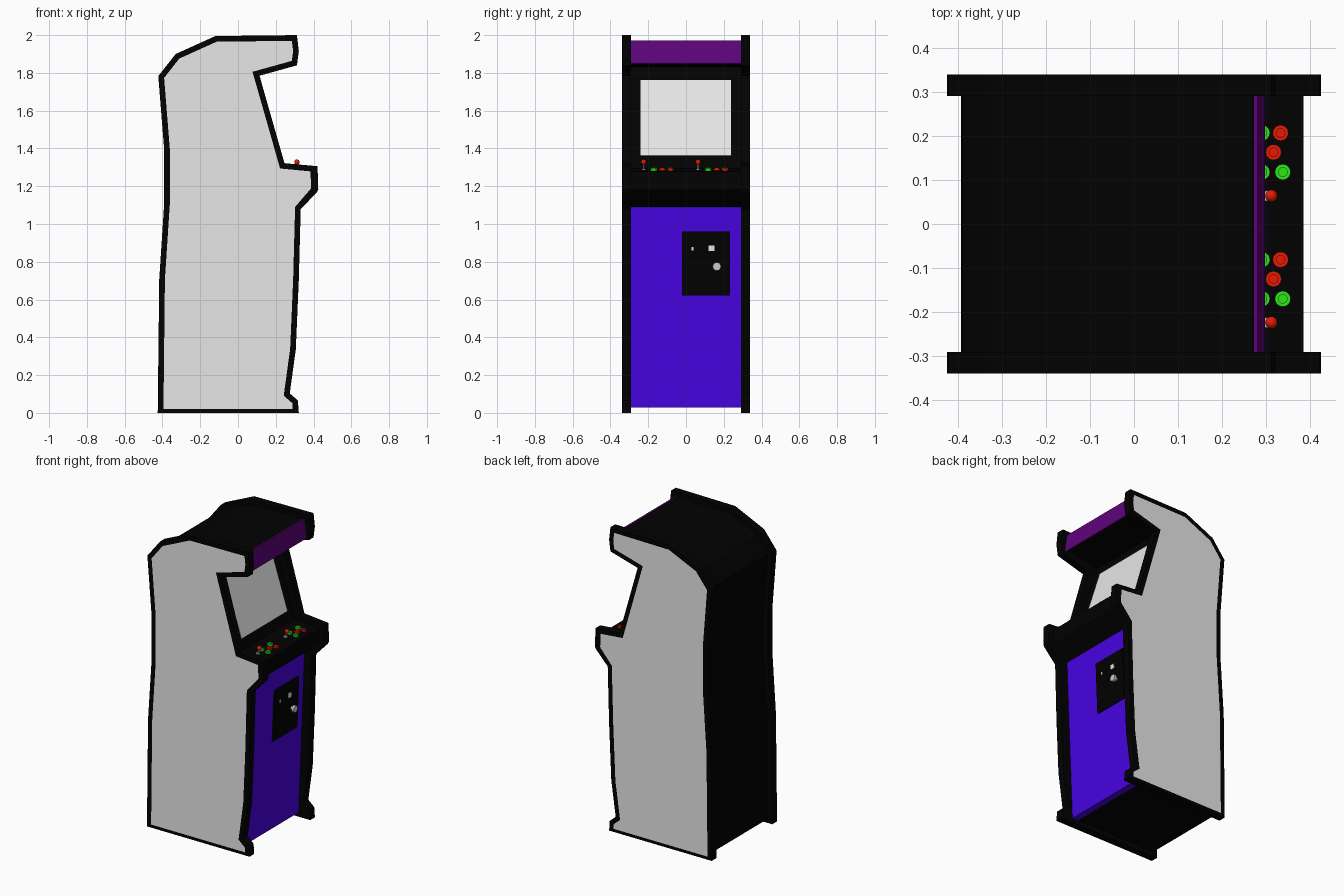
import bpy, bmesh
from mathutils import Vector

cube = bpy.data.objects.get("Cube")
if cube:
    bpy.data.objects.remove(cube, do_unlink=True)


def material(name, rgb):
    m = bpy.data.materials.new(name)
    m.use_nodes = True
    colour = (*rgb, 1)
    m.diffuse_color = colour
    m.node_tree.nodes["Principled BSDF"].inputs["Base Color"].default_value = colour
    return m


BLACK = material("black", (0.0005, 0.0005, 0.0005))
GREY = material("light grey", (0.8, 0.8, 0.8))
BLUE = material("blue violet", (0.063, 0.001, 0.76))
PURPLE = material("purple", (0.115, 0.001, 0.2))
RED = material("red", (0.8, 0.01, 0.001))
GREEN = material("green", (0.025, 0.8, 0.01))
SILVER = material("silver", (0.6, 0.6, 0.6))


def finish(name, bm, mats):
    bmesh.ops.recalc_face_normals(bm, faces=bm.faces)
    me = bpy.data.meshes.new(name)
    bm.to_mesh(me)
    bm.free()
    for m in mats:
        me.materials.append(m)
    ob = bpy.data.objects.new(name, me)
    bpy.context.collection.objects.link(ob)
    return ob


def prism(points, y0, y1):
    """Extrude an x-z profile between two y positions."""
    bm = bmesh.new()
    face = bm.faces.new([bm.verts.new((x, y0, z)) for x, z in points])
    ext = bmesh.ops.extrude_face_region(bm, geom=[face])
    verts = [v for v in ext["geom"] if isinstance(v, bmesh.types.BMVert)]
    bmesh.ops.translate(bm, verts=verts, vec=(0, y1 - y0, 0))
    bmesh.ops.recalc_face_normals(bm, faces=bm.faces)
    return bm


def slab(name, y0, y1, low, high, t, mat):
    """Plate lying on a sloped front surface, from low to high in x-z."""
    a, b = Vector(low), Vector(high)
    d = (b - a).normalized()
    n = Vector((d.y, -d.x)) * t
    return finish(name, prism([a, a + n, b + n, b], y0, y1), [mat])


def rod(name, start, end, radius, mat, sides=16):
    """Cylinder between two points."""
    a, b = Vector(start), Vector(end)
    bpy.ops.mesh.primitive_cylinder_add(vertices=sides, radius=radius,
                                        depth=(b - a).length, location=(a + b) / 2)
    ob = bpy.context.object
    ob.rotation_euler = (b - a).to_track_quat("Z", "Y").to_euler()
    ob.name = name
    ob.data.materials.append(mat)
    bpy.ops.object.shade_smooth_by_angle()
    return ob


# Side panels: black slabs with an inset grey face outside
side = [(-0.425, 0), (0.322, 0), (0.317, 0.066), (0.274, 0.103), (0.306, 0.336),
        (0.322, 0.707), (0.332, 1.078), (0.417, 1.168), (0.425, 1.184),
        (0.421, 1.306), (0.246, 1.322), (0.114, 1.785), (0.312, 1.84),
        (0.322, 1.915), (0.312, 2), (-0.12, 1.995), (-0.33, 1.9), (-0.422, 1.783),
        (-0.391, 1.396), (-0.391, 1.105), (-0.417, 0.707)]
for label, s in (("left", 1), ("right", -1)):
    bm = prism(side, s * 0.291, s * 0.34)
    outer = max(bm.faces, key=lambda f: s * f.calc_center_median().y)
    bmesh.ops.inset_region(bm, faces=[outer], thickness=0.03, use_even_offset=True)
    # Thinner border along the floor, thicker beside the controls
    for v in outer.verts:
        if v.co.z < 0.05:
            v.co.z = 0.02
        elif v.co.x > 0.35:
            v.co.x -= 0.008
    outer.material_index = 1
    finish(label + "_side_panel", bm, [BLACK, GREY])

# Cabinet body: front wall below the console and its lower lip are blue
body = [(-0.393, 0.028), (0.195, 0.028), (0.238, 0.028), (0.28, 1.09),
        (0.385, 1.18), (0.385, 1.278), (0.21, 1.295), (0.04, 1.83),
        (0.28, 1.868), (0.27, 1.968), (-0.115, 1.966), (-0.313, 1.876),
        (-0.39, 1.77), (-0.359, 1.396), (-0.359, 1.105), (-0.385, 0.707)]
bm = prism(body, -0.292, 0.292)
for f in bm.faces:
    c = f.calc_center_median()
    if abs(f.normal.y) < 0.5 and c.x > 0.2 and c.z < 1.09:
        f.material_index = 1
finish("cabinet_body", bm, [BLACK, BLUE])

# Marquee and screen
slab("marquee", -0.291, 0.291, (0.289, 1.848), (0.272, 1.97), 0.009, PURPLE)


def bezel(z):
    return (0.21 - (z - 1.295) * 0.17 / 0.535, z)


slab("screen", -0.24, 0.238, bezel(1.36), bezel(1.76), 0.006, GREY)


# Coin door with slots and knob
def front(z, out=0.0):
    return (0.238 + (z - 0.028) * 0.042 / 1.062 + out, z)


slab("coin_door_lower", -0.02, 0.232, front(0.622), front(0.804), 0.009, BLACK)
slab("coin_door_upper", -0.02, 0.232, front(0.805), front(0.96), 0.009, BLACK)
slab("coin_slot", 0.03, 0.04, front(0.86, 0.009), front(0.878, 0.009), 0.004, GREY)
slab("coin_return", 0.12, 0.15, front(0.857, 0.009), front(0.887, 0.009), 0.004, GREY)
rod("knob_stem", (0.27, 0.163, 0.775), (0.292, 0.163, 0.775), 0.012, SILVER)
rod("knob", (0.29, 0.163, 0.775), (0.306, 0.163, 0.775), 0.022, SILVER)

# Two sets of player controls
buttons = [(0.333, 0.0, RED), (0.317, -0.044, RED), (0.338, -0.089, GREEN),
           (0.291, 0.0, GREEN), (0.291, -0.089, GREEN)]
for player, y in (("left", 0.207), ("right", -0.081)):
    for i, (x, dy, mat) in enumerate(buttons):
        z = 1.278 + (0.385 - x) * 0.1
        name = f"{player}_button_{i + 1}"
        rod(name + "_collar", (x, y + dy, z - 0.005), (x, y + dy, z + 0.009), 0.018, mat)
        rod(name + "_cap", (x, y + dy, z), (x, y + dy, z + 0.013), 0.011, mat)
    sy = y - 0.143
    rod(player + "_stick_base", (0.302, sy, 1.28), (0.302, sy, 1.291), 0.012, SILVER)
    rod(player + "_stick", (0.302, sy, 1.285), (0.312, sy, 1.33), 0.005, SILVER, 10)
    bpy.ops.mesh.primitive_uv_sphere_add(segments=16, ring_count=10, radius=0.014,
                                         location=(0.312, sy, 1.328))
    ball = bpy.context.object
    ball.name = player + "_stick_ball"
    ball.data.materials.append(RED)
    bpy.ops.object.shade_smooth()
